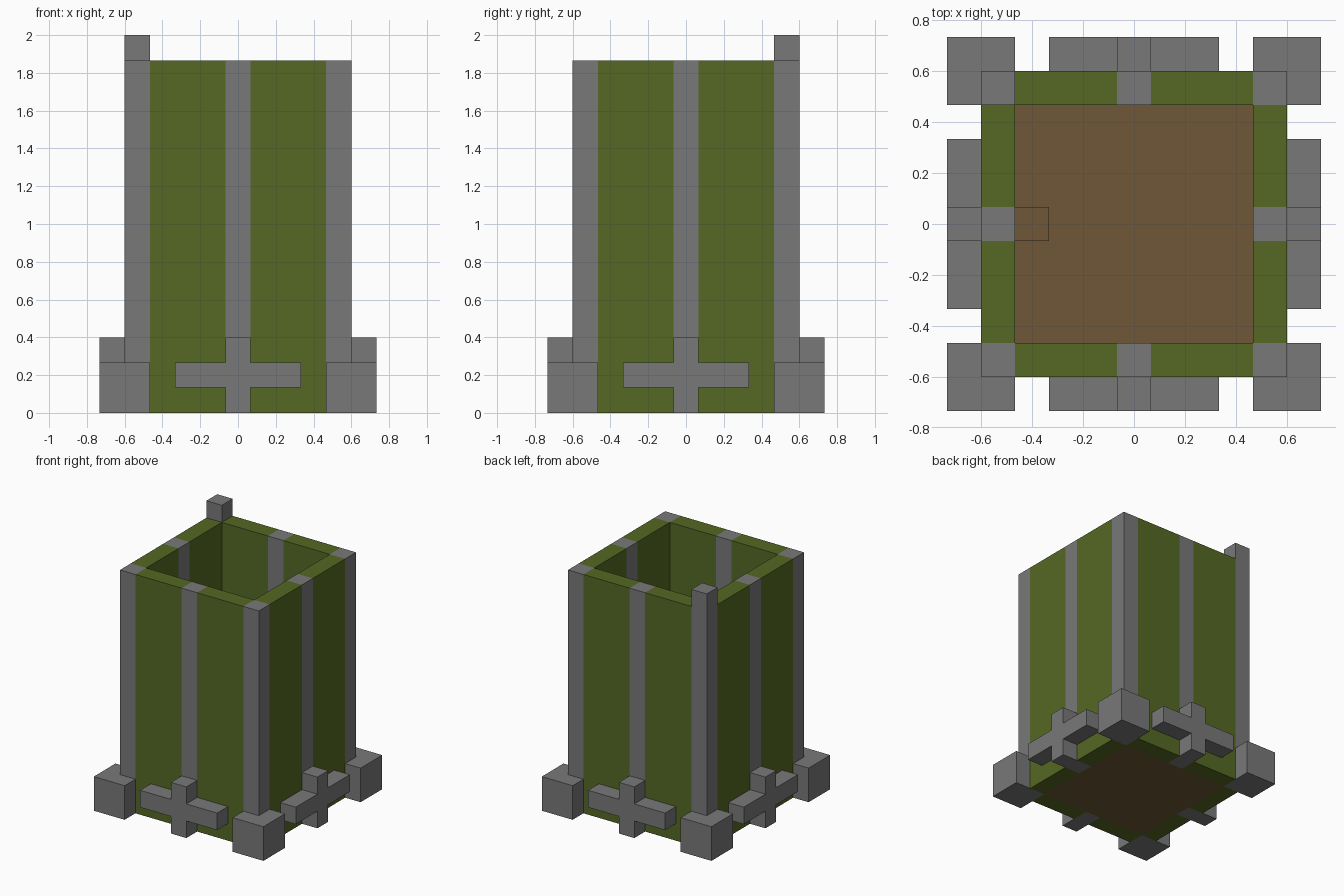
import bpy, bmesh
from math import pi
from mathutils import Matrix, Vector

if "Cube" in bpy.data.objects:
    bpy.data.objects.remove(bpy.data.objects["Cube"], do_unlink=True)

U = 2 / 15  # edge of one building block


def material(name, rgb):
    m = bpy.data.materials.new(name)
    m.use_nodes = True
    m.diffuse_color = (*rgb, 1)
    m.node_tree.nodes["Principled BSDF"].inputs["Base Color"].default_value = (*rgb, 1)
    return m


stone = material("grey stone", (0.19, 0.19, 0.19))
moss = material("moss green", (0.09, 0.14, 0.017))
earth = material("earth brown", (0.16, 0.095, 0.038))


def part(name, mat, boxes, turn=0):
    """Boxes given as (low corner, high corner) in blocks, turned in quarter turns about z."""
    bm = bmesh.new()
    for low, high in boxes:
        a, b = Vector(low) * U, Vector(high) * U
        place = Matrix.Translation((a + b) / 2) @ Matrix.Diagonal((*(b - a), 1))
        bmesh.ops.create_cube(bm, size=1, matrix=Matrix.Rotation(turn * pi / 2, 4, "Z") @ place)
    mesh = bpy.data.meshes.new(name)
    bm.to_mesh(mesh)
    bm.free()
    mesh.materials.append(mat)
    obj = bpy.data.objects.new(name, mesh)
    bpy.context.collection.objects.link(obj)


sides = ["front", "left", "back", "right"]
corners = ["front_left", "back_left", "back_right", "front_right"]
for turn, (side, corner) in enumerate(zip(sides, corners)):
    # Wall panels on both sides of a stone pillar
    part(side + "_wall_panels", moss,
         [((-3.5, -4.5, 0), (-0.5, -3.5, 14)), ((0.5, -4.5, 0), (3.5, -3.5, 14))], turn)
    part(side + "_pillar", stone, [((-0.5, -4.5, 0), (0.5, -3.5, 14))], turn)
    # Cross-shaped buttress: upright with two arms
    part(side + "_cross_buttress", stone,
         [((-0.5, -5.5, 0), (0.5, -4.5, 3)),
          ((-2.5, -5.5, 1), (-0.5, -4.5, 2)),
          ((0.5, -5.5, 1), (2.5, -4.5, 2))], turn)
    # Corner foot and post, one post being taller
    part(corner + "_foot", stone, [((3.5, -5.5, 0), (5.5, -3.5, 2))], turn)
    top = 15 if corner == "back_right" else 14
    part(corner + "_post", stone, [((3.5, -4.5, 2), (4.5, -3.5, top))], turn)

# Earth floor with one raised block
part("floor", earth, [((-3.5, -3.5, 0), (3.5, 3.5, 1))])
part("floor_step", earth, [((-3.5, -0.5, 1), (-2.5, 0.5, 2))])
